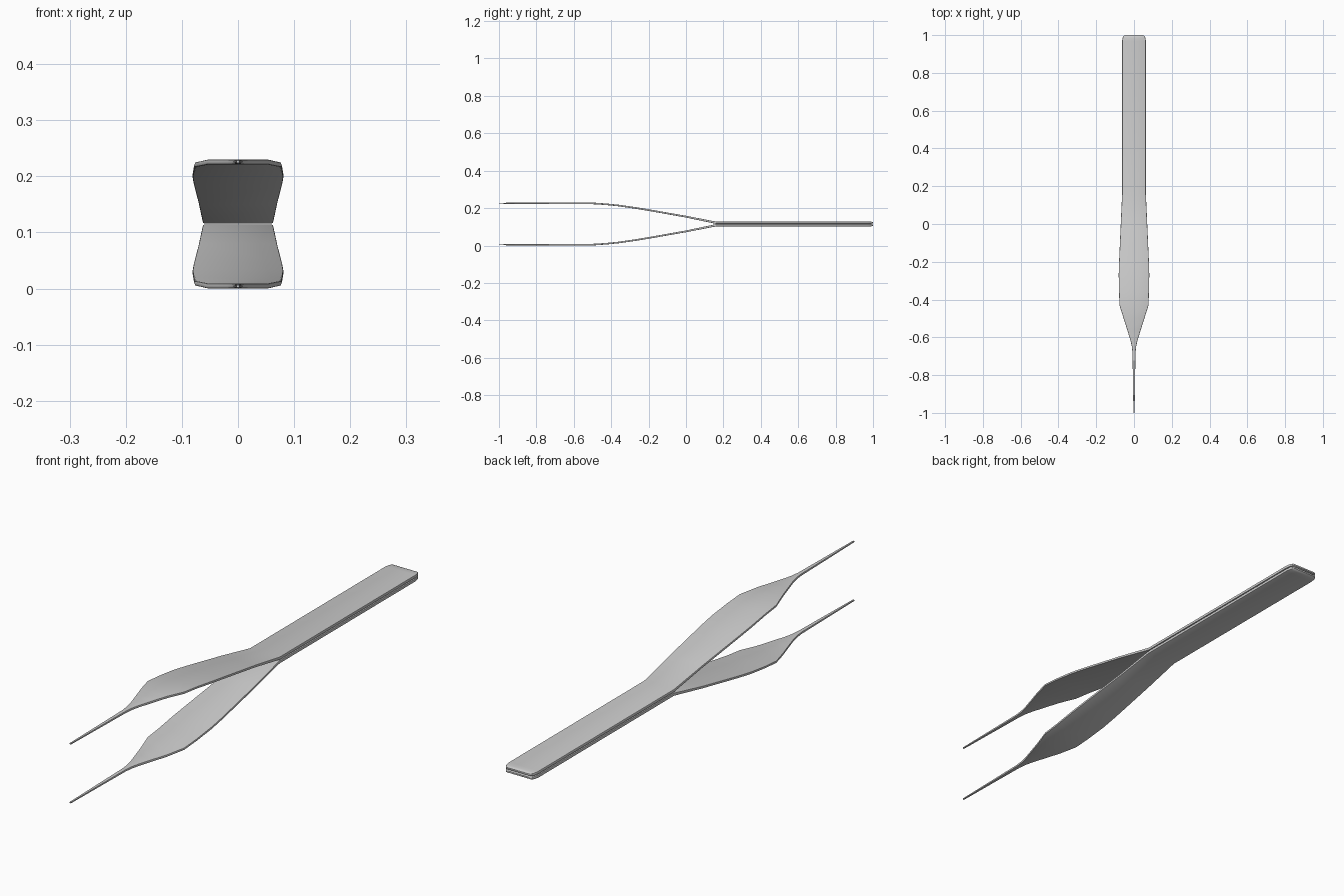
import bpy, bmesh

if "Cube" in bpy.data.objects:
    bpy.data.objects.remove(bpy.data.objects["Cube"])

MID = 0.115  # height of the plane where the two arms meet

# stations along one arm: y, half width, inner offset, outer offset from MID
STATIONS = [
    (1.000, 0.047, 0.0030, 0.0090),
    (0.996, 0.055, 0.0015, 0.0115),
    (0.987, 0.060, 0.0010, 0.0125),
    (0.968, 0.063, 0.0010, 0.0130),
    (0.160, 0.063, 0.0010, 0.0130),
    (0.000, 0.070, 0.0345, 0.0440),
    (-0.200, 0.079, 0.0700, 0.0790),
    (-0.270, 0.081, 0.0815, 0.0905),
    (-0.360, 0.079, 0.0945, 0.1030),
    (-0.430, 0.077, 0.1015, 0.1100),
    (-0.500, 0.055, 0.1060, 0.1150),
    (-0.560, 0.036, 0.1060, 0.1150),
    (-0.615, 0.019, 0.1060, 0.1150),
    (-0.645, 0.012, 0.1060, 0.1148),
    (-0.680, 0.008, 0.1060, 0.1145),
    (-0.840, 0.0055, 0.1070, 0.1140),
    (-1.000, 0.003, 0.1085, 0.1135),
]


def section(hw, lo, hi):
    """Flat strip section with softened edges."""
    b = (hi - lo) * 0.3
    c = min(b, hw * 0.4)
    half = [(hw - c, lo), (hw - c * 0.3, lo + b * 0.3), (hw, lo + b),
            (hw, hi - b), (hw - c * 0.3, hi - b * 0.3), (hw - c, hi)]
    return half + [(-x, z) for x, z in reversed(half)]


def arm(name, side):
    bm = bmesh.new()
    rings = [[bm.verts.new((x, y, MID + side * z)) for x, z in section(hw, lo, hi)]
             for y, hw, lo, hi in STATIONS]
    for a, b in zip(rings, rings[1:]):
        for i in range(len(a)):
            j = (i + 1) % len(a)
            bm.faces.new((a[i], a[j], b[j], b[i]))
    bm.faces.new(rings[0])
    bm.faces.new(rings[-1])
    bmesh.ops.recalc_face_normals(bm, faces=bm.faces)
    mesh = bpy.data.meshes.new(name)
    bm.to_mesh(mesh)
    bm.free()
    ob = bpy.data.objects.new(name, mesh)
    bpy.context.collection.objects.link(ob)
    bpy.ops.object.select_all(action='DESELECT')
    ob.select_set(True)
    bpy.context.view_layer.objects.active = ob
    bpy.ops.object.shade_smooth_by_angle(angle=0.6)


# two mirrored spring arms, pressed together along the handle
arm("upper_arm", 1)
arm("lower_arm", -1)
